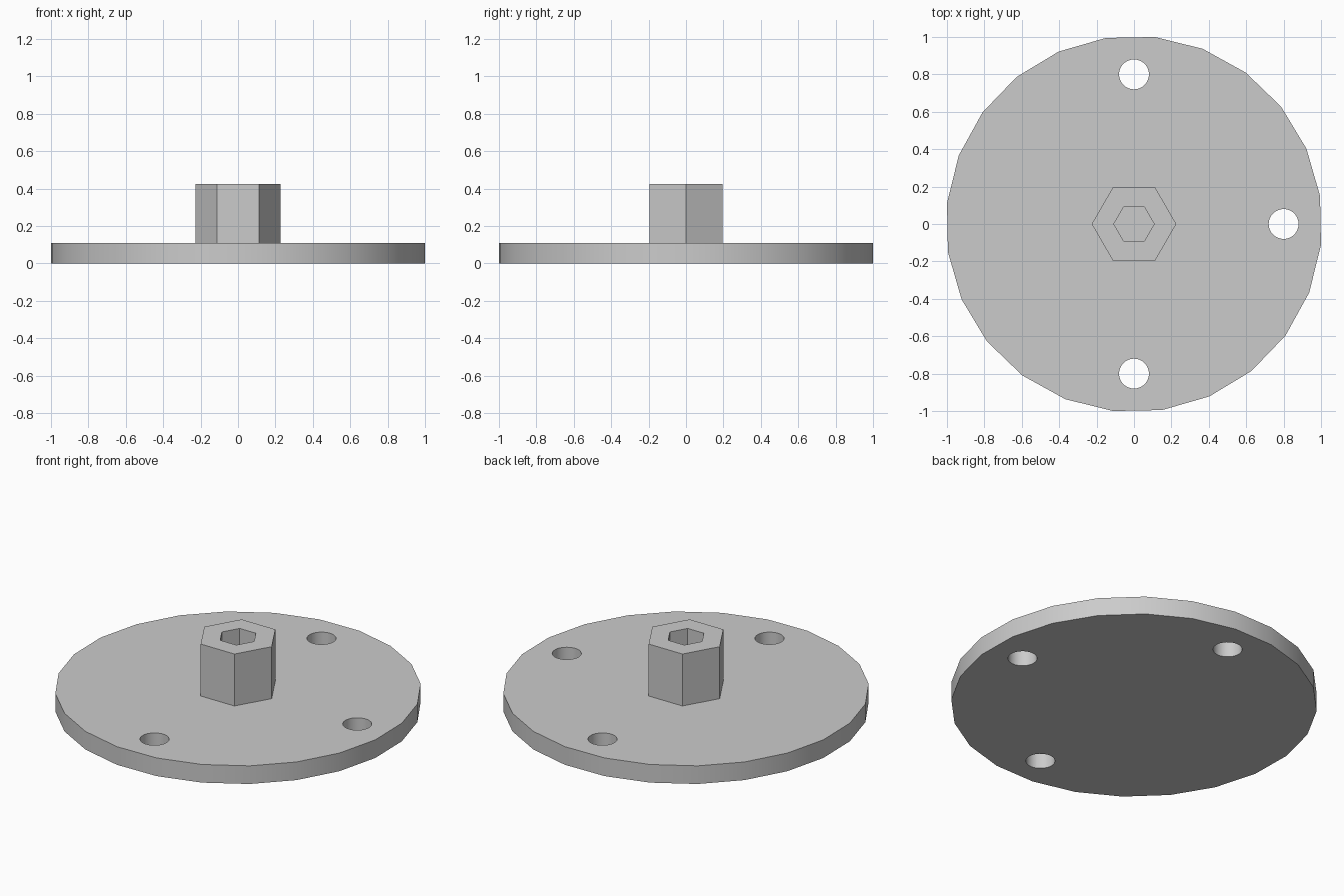
import bpy
import math

cube = bpy.data.objects.get("Cube")
if cube:
    bpy.data.objects.remove(cube, do_unlink=True)

PLATE_TOP = 0.11
HUB_TOP = 0.425
HOLE_OFFSET = 0.8

metal = bpy.data.materials.new("light_grey_metal")
metal.use_nodes = True
metal.diffuse_color = (0.6, 0.6, 0.6, 1)
metal.node_tree.nodes["Principled BSDF"].inputs["Base Color"].default_value = (0.6, 0.6, 0.6, 1)


def lathe(name, profile, sides, turn=0.0, cap=True):
    """Sweep (radius, height) points around z with the given number of sides."""
    verts, faces = [], []
    for radius, z in profile:
        for i in range(sides):
            a = turn + math.tau * i / sides
            verts.append((radius * math.cos(a), radius * math.sin(a), z))
    for k in range(len(profile) - 1):
        for i in range(sides):
            j = (i + 1) % sides
            low, high = k * sides, (k + 1) * sides
            faces.append((low + i, low + j, high + j, high + i))
    if cap:
        faces.append(tuple(reversed(range(sides))))
        faces.append(tuple(range(len(verts) - sides, len(verts))))
    mesh = bpy.data.meshes.new(name)
    mesh.from_pydata(verts, [], faces)
    mesh.materials.append(metal)
    obj = bpy.data.objects.new(name, mesh)
    bpy.context.collection.objects.link(obj)
    return obj


def activate(obj):
    bpy.ops.object.select_all(action="DESELECT")
    obj.select_set(True)
    bpy.context.view_layer.objects.active = obj


# Round base plate, slightly turned
plate = lathe("base_plate", [(1.006, 0), (1.006, PLATE_TOP)], 24, math.radians(8.6))

# Three bolt holes: left, back and front
for angle in (0, 90, 270):
    cutter = lathe("hole_cutter", [(0.08, -0.1), (0.08, PLATE_TOP + 0.1)], 32)
    cutter.hide_render = True
    a = math.radians(angle)
    cutter.location = (HOLE_OFFSET * math.cos(a), HOLE_OFFSET * math.sin(a), 0)
    cut = plate.modifiers.new("bolt_hole", "BOOLEAN")
    cut.operation = "DIFFERENCE"
    cut.solver = "EXACT"
    cut.object = cutter
    activate(plate)
    bpy.ops.object.modifier_apply(modifier=cut.name)
    bpy.data.objects.remove(cutter, do_unlink=True)

activate(plate)
bpy.ops.object.shade_smooth_by_angle(angle=math.radians(30))

# Hexagonal hub with a hexagonal socket that ends on the plate
lathe("hex_hub", [(0.226, PLATE_TOP), (0.226, HUB_TOP), (0.108, HUB_TOP), (0.108, PLATE_TOP)],
      6, cap=False)
